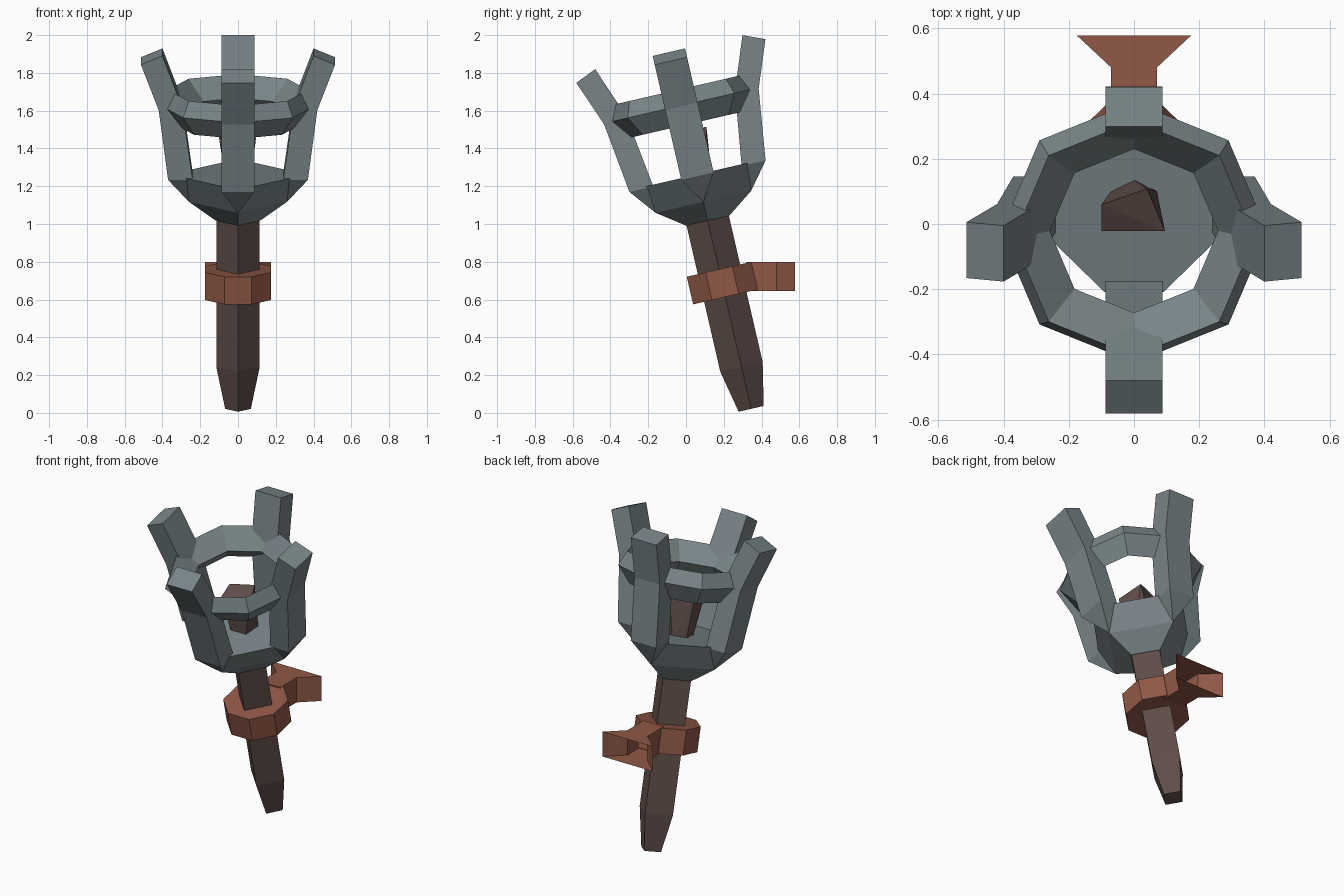
import bpy, bmesh, math
from mathutils import Matrix, Vector

if "Cube" in bpy.data.objects:
    bpy.data.objects.remove(bpy.data.objects["Cube"])

# Torch axis leans forward from its foot
TILT = Matrix.Translation((0, 0.35, 0)) @ Matrix.Rotation(math.radians(13), 4, 'X')


def material(name, color):
    m = bpy.data.materials.new(name)
    m.diffuse_color = (*color, 1)
    m.use_nodes = True
    m.node_tree.nodes["Principled BSDF"].inputs["Base Color"].default_value = m.diffuse_color
    return m


IRON = material("grey_iron", (0.19, 0.235, 0.25))
WOOD = material("dark_wood", (0.115, 0.075, 0.066))
COPPER = material("copper", (0.28, 0.098, 0.062))


def finish(name, bm, mat, matrix=TILT, closed=True):
    if closed:
        bmesh.ops.recalc_face_normals(bm, faces=bm.faces[:])
    bm.transform(matrix)
    me = bpy.data.meshes.new(name)
    bm.to_mesh(me)
    bm.free()
    me.materials.append(mat)
    ob = bpy.data.objects.new(name, me)
    bpy.context.collection.objects.link(ob)
    return ob


def loft(bm, rings, wrap=False):
    """Join equal-length rings of points with quads."""
    loops = [[bm.verts.new(p) for p in r] for r in rings]
    n = len(loops[0])
    pairs = list(zip(loops, loops[1:]))
    if wrap:
        pairs.append((loops[-1], loops[0]))
    else:
        bm.faces.new(loops[0][::-1])
        bm.faces.new(loops[-1])
    for a, b in pairs:
        for i in range(n):
            j = (i + 1) % n
            bm.faces.new((a[i], a[j], b[j], b[i]))


def hull(bm, points):
    verts = [bm.verts.new(p) for p in points]
    bmesh.ops.convex_hull(bm, input=verts)
    bmesh.ops.dissolve_limit(bm, angle_limit=0.02, verts=bm.verts[:], edges=bm.edges[:])


def ngon(r, z, n, start=0.0):
    step = 2 * math.pi / n
    return [(r * math.cos(start + i * step), r * math.sin(start + i * step), z) for i in range(n)]


# Handle: four-sided shaft with a tapered foot
bm = bmesh.new()
loft(bm, [ngon(0.068, 0.022, 4), ngon(0.115, 0.25, 4), ngon(0.115, 1.08, 4)])
finish("handle", bm, WOOD)

# Collar: octagonal band around the handle
bm = bmesh.new()
r = 0.175 / math.cos(math.pi / 8)
loft(bm, [ngon(r, 0.63, 8, math.pi / 8), ngon(r, 0.78, 8, math.pi / 8)])
finish("collar", bm, COPPER)

# Wall bracket: level flared sleeve, open at the back
bm = bmesh.new()
sections = [[bm.verts.new(p) for p in ((-w, y, 0.645), (w, y, 0.645), (w, y, 0.80), (-w, y, 0.80))]
            for w, y in ((0.07, 0.32), (0.07, 0.48), (0.175, 0.578))]
bm.faces.new(sections[0])
for a, b in zip(sections, sections[1:]):
    for i in range(4):
        j = (i + 1) % 4
        bm.faces.new((a[j], a[i], b[i], b[j]))
finish("wall_bracket", bm, COPPER, Matrix(), closed=False)

# Bowl: diamond base widening to an eight-cornered rim
bm = bmesh.new()
rim = [p for s in (-1, 1) for t in (-1, 1)
       for p in ((s * 0.275, t * 0.09, 1.295), (s * 0.09, t * 0.275, 1.295))]
hull(bm, ngon(0.118, 1.045, 4) + ngon(0.26, 1.147, 4) + rim)
finish("bowl", bm, IRON)

# Prongs: four bent bars with a pointed root
for k, label in enumerate(("right", "back", "left", "front")):
    bm = bmesh.new()
    W = 0.088
    bars = [((0.24, 1.286), (0.37, 1.286)), ((0.295, 1.68), (0.42, 1.665)), ((0.40, 1.96), (0.514, 1.912))]
    loft(bm, [[(i[0], -W, i[1]), (o[0], -W, o[1]), (o[0], W, o[1]), (i[0], W, i[1])] for i, o in bars])
    # root wedge running down to the bowl
    root = [bm.verts.new(p) for p in ((0.26, 0, 1.147), (0.24, -W, 1.286), (0.37, -W, 1.286),
                                      (0.37, W, 1.286), (0.24, W, 1.286))]
    for i in range(1, 5):
        bm.faces.new((root[0], root[i], root[i % 4 + 1]))
    bmesh.ops.remove_doubles(bm, verts=bm.verts[:], dist=1e-4)
    inner = [f for f in bm.faces if len(f.verts) == 4 and all(abs(v.co.z - 1.286) < 1e-3 for v in f.verts)]
    bmesh.ops.delete(bm, geom=inner, context='FACES_ONLY')
    finish("prong_" + label, bm, IRON, TILT @ Matrix.Rotation(k * math.pi / 2, 4, 'Z'))

# Hoop: octagonal ring with a diamond section
bm = bmesh.new()
loft(bm, [ngon(r, z, 8) for r, z in ((0.41, 1.67), (0.37, 1.755), (0.258, 1.65), (0.33, 1.565))], wrap=True)
finish("hoop", bm, IRON)

# Ember block: rough chunk standing in the bowl
bm = bmesh.new()
hull(bm, [(-0.05, -0.06, 1.28), (0.05, -0.06, 1.28), (0.07, 0.04, 1.28), (0, 0.075, 1.28), (-0.07, 0.04, 1.28),
          (-0.1, -0.035, 1.50), (0.095, -0.035, 1.50), (0.04, 0.105, 1.53), (-0.1, 0.055, 1.53)])
finish("ember_block", bm, WOOD)
